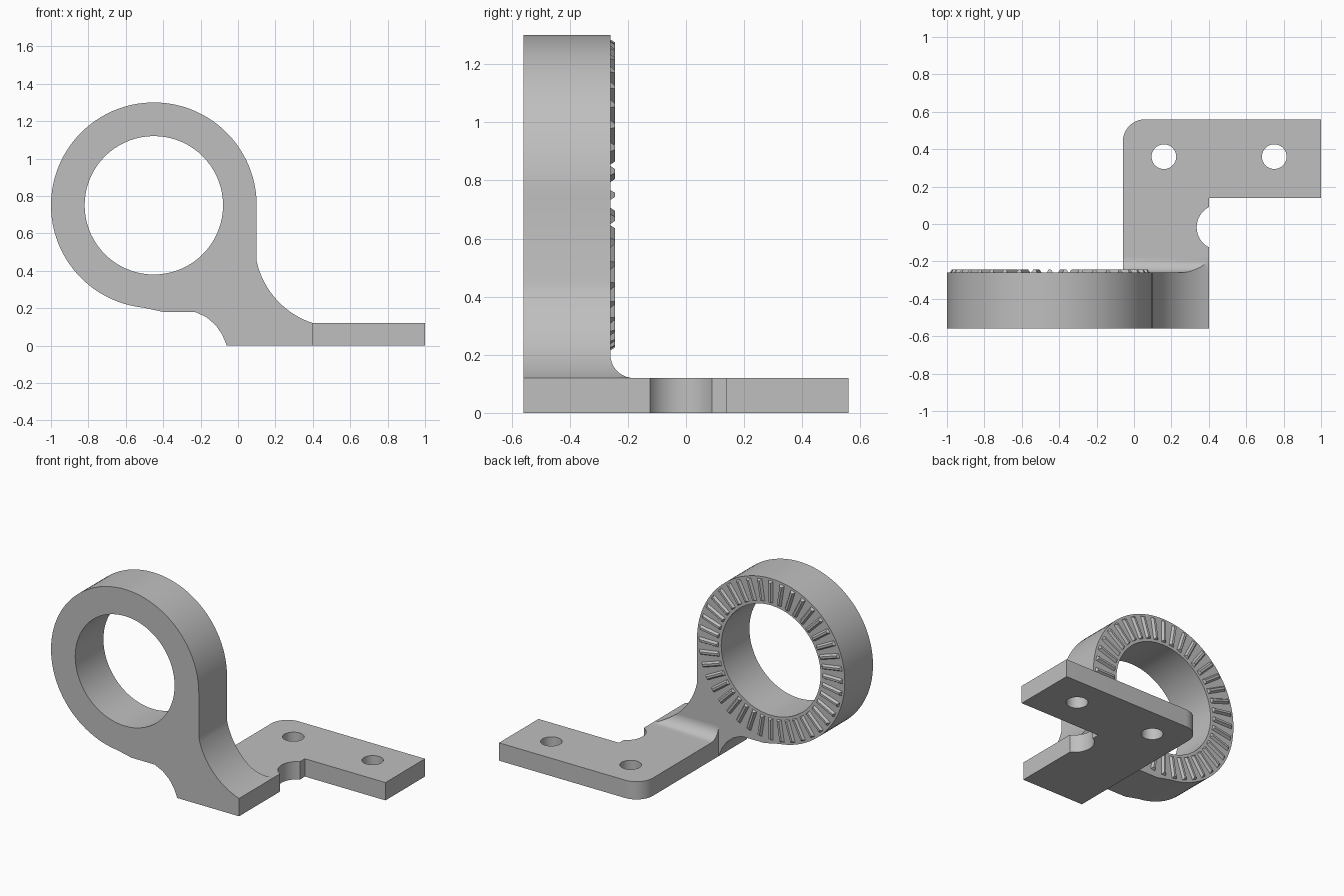
import bpy
import bmesh
from math import sin, cos, radians, atan2, tau
from mathutils import Matrix, Vector

old = bpy.data.objects.get("Cube")
if old:
    bpy.data.objects.remove(old, do_unlink=True)

grey = bpy.data.materials.new("plain grey")
grey.use_nodes = True
GREY = (0.52, 0.52, 0.52, 1)
grey.diffuse_color = GREY
grey.node_tree.nodes["Principled BSDF"].inputs["Base Color"].default_value = GREY

# Placement of a flat outline point (a, b) at depth d
PLACE = {
    "x": lambda a, b, d: (d, a, b),
    "y": lambda a, b, d: (a, d, b),
    "z": lambda a, b, d: (a, b, d),
}


def arc(cx, cy, r, start, end, n):
    angles = [radians(start + (end - start) * i / n) for i in range(n + 1)]
    return [(cx + r * cos(t), cy + r * sin(t)) for t in angles]


def make_object(name, bm):
    bmesh.ops.recalc_face_normals(bm, faces=bm.faces)
    mesh = bpy.data.meshes.new(name)
    bm.to_mesh(mesh)
    bm.free()
    mesh.materials.append(grey)
    obj = bpy.data.objects.new(name, mesh)
    bpy.context.collection.objects.link(obj)
    return obj


def prism(name, outline, axis, low, high):
    bm = bmesh.new()
    place = PLACE[axis]
    face = bm.faces.new([bm.verts.new(place(a, b, low)) for a, b in outline])
    result = bmesh.ops.extrude_face_region(bm, geom=[face], use_keep_orig=True)
    moved = [v for v in result["geom"] if isinstance(v, bmesh.types.BMVert)]
    bmesh.ops.translate(bm, verts=moved, vec=place(0, 0, high - low))
    return make_object(name, bm)


def select(obj):
    bpy.ops.object.select_all(action="DESELECT")
    obj.select_set(True)
    bpy.context.view_layer.objects.active = obj


def combine(obj, cutter, operation):
    select(obj)
    mod = obj.modifiers.new("cut", "BOOLEAN")
    mod.operation = operation
    mod.solver = "EXACT"
    mod.object = cutter
    bpy.ops.object.modifier_apply(modifier=mod.name)
    bpy.data.objects.remove(cutter, do_unlink=True)


def smooth(obj):
    select(obj)
    bpy.ops.object.shade_smooth_by_angle(angle=radians(25))


FRONT, BACK = -0.56, -0.26
PLATE_TOP = 0.12
RING_X, RING_Z = -0.45, 0.75

# Ring bracket outline: ring rim, underside, foot and concave right flank
outline = arc(RING_X, RING_Z, 0.55, 0, 264, 72)
outline += [(-0.40, 0.18), (-0.23, 0.18), (-0.17, 0.153), (-0.12, 0.11), (-0.085, 0.06)]
outline += [(-0.06, 0), (0.40, 0)]
p, q = Vector((0.40, PLATE_TOP)), Vector((0.10, 0.45))
half = (q - p) / 2
normal = Vector((-half.y, half.x)).normalized() * -1
radius = 0.45
centre = p + half + normal * (radius ** 2 - half.length_squared) ** 0.5
start = atan2(p.y - centre.y, p.x - centre.x) % tau
end = atan2(q.y - centre.y, q.x - centre.x) % tau
outline += arc(centre.x, centre.y, radius, start * 360 / tau, end * 360 / tau, 16)

bracket = prism("ring_bracket", outline, "y", FRONT, BACK)
bore = prism("bore_cutter", arc(RING_X, RING_Z, 0.37, 0, 355, 71), "y", -0.7, -0.1)
combine(bracket, bore, "DIFFERENCE")
smooth(bracket)

# L-shaped mounting plate with a rounded corner, a round notch and two holes
plate_outline = [(-0.06, BACK)] + arc(0.06, 0.44, 0.12, 180, 90, 10)
plate_outline += [(1, 0.56), (1, 0.14), (0.40, 0.14)]
plate_outline += arc(0.456, -0.017, 0.121, 117.5, 242.5, 16) + [(0.40, BACK)]
plate = prism("mounting_plate", plate_outline, "z", 0, PLATE_TOP)
for x in (0.16, 0.75):
    hole = prism("hole_cutter", arc(x, 0.36, 0.066, 0, 350, 35), "z", -0.1, 0.3)
    combine(plate, hole, "DIFFERENCE")
smooth(plate)

# Fillet between plate and bracket, trimmed by the bracket outline
fillet_outline = [(BACK, 0.10), (-0.18, 0.10)] + arc(-0.18, 0.20, 0.08, 270, 180, 10)
fillet = prism("fillet", fillet_outline, "x", -0.06, 0.5)
combine(fillet, prism("trim_cutter", outline, "y", -0.4, 0), "INTERSECT")
smooth(fillet)

# Radial ridges on the back of the ring
TEETH = 40
bm = bmesh.new()
for i in range(TEETH):
    ridge = bmesh.ops.create_cube(bm, size=1)["verts"]
    for v in ridge:
        top = v.co.y > 0
        v.co.x = (0.46 if top else 0.462) + v.co.x * (0.13 if top else 0.15)
        v.co.z *= 0.014 if top else 0.038
        v.co.y = BACK + (0.016 if top else -0.004)
    turn = Matrix.Rotation(i * tau / TEETH, 4, "Y")
    bmesh.ops.transform(bm, matrix=turn, verts=ridge)
bmesh.ops.translate(bm, verts=bm.verts, vec=(RING_X, 0, RING_Z))
make_object("ring_ridges", bm)
